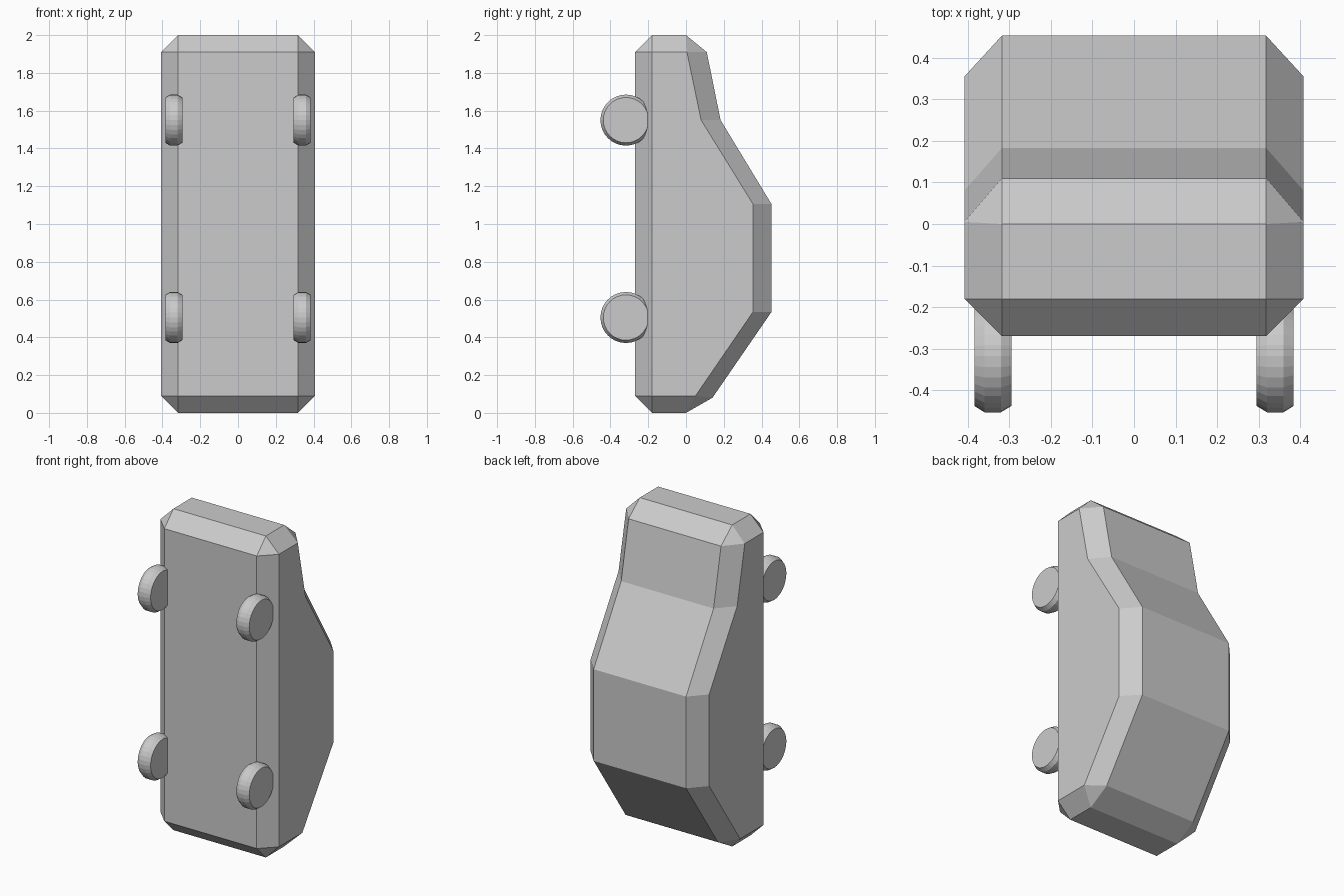
import bpy
import bmesh
from math import cos, sin, tau

if "Cube" in bpy.data.objects:
    bpy.data.objects.remove(bpy.data.objects["Cube"])


def new_object(name, bm):
    bmesh.ops.recalc_face_normals(bm, faces=bm.faces)
    mesh = bpy.data.meshes.new(name)
    bm.to_mesh(mesh)
    bm.free()
    obj = bpy.data.objects.new(name, mesh)
    bpy.context.collection.objects.link(obj)
    return obj


# Body: (y, z) corners of the flat side, each with its chamfered outline points
CORNERS = [
    ((-0.18, 0.09), [(-0.27, 0.09), (-0.18, 0.0)]),
    ((0.05, 0.09), [(0.0, 0.0), (0.14, 0.08)]),
    ((0.355, 0.535), [(0.453, 0.535)]),
    ((0.355, 1.105), [(0.453, 1.105)]),
    ((0.08, 1.55), [(0.183, 1.55)]),
    ((0.005, 1.91), [(0.11, 1.91), (0.0, 2.0)]),
    ((-0.18, 1.91), [(-0.18, 2.0), (-0.27, 1.91)]),
]


def make_body():
    bm = bmesh.new()
    rims = []
    for side in (-1, 1):
        rim, flat, owner = [], [], []
        for (y, z), outline in CORNERS:
            corner = bm.verts.new((side * 0.408, y, z))
            flat.append(corner)
            for oy, oz in outline:
                rim.append(bm.verts.new((side * 0.318, oy, oz)))
                owner.append(corner)
        bm.faces.new(flat)
        for i in range(len(rim)):
            j = (i + 1) % len(rim)
            loop = [rim[i], rim[j], owner[j]]
            if owner[i] is not owner[j]:
                loop.append(owner[i])
            bm.faces.new(loop)
        rims.append(rim)
    left, right = rims
    for i in range(len(left)):
        j = (i + 1) % len(left)
        bm.faces.new((left[i], left[j], right[j], right[i]))
    return new_object("car_body", bm)


# Wheels: chamfered discs, mirrored across x
def make_wheels(name, z, segments=32):
    bm = bmesh.new()
    rings = []
    for x, r in ((0.295, 0.12), (0.32, 0.135), (0.36, 0.135), (0.384, 0.12)):
        rings.append([bm.verts.new((x, -0.318 + r * cos(tau * i / segments),
                                    z + r * sin(tau * i / segments)))
                      for i in range(segments)])
    bm.faces.new(rings[0])
    bm.faces.new(rings[-1])
    for a, b in zip(rings, rings[1:]):
        for i in range(segments):
            j = (i + 1) % segments
            bm.faces.new((a[i], a[j], b[j], b[i]))
    obj = new_object(name, bm)
    obj.modifiers.new("Mirror", 'MIRROR')
    return obj


make_body()
make_wheels("front_wheels", 1.55)
make_wheels("rear_wheels", 0.505)
